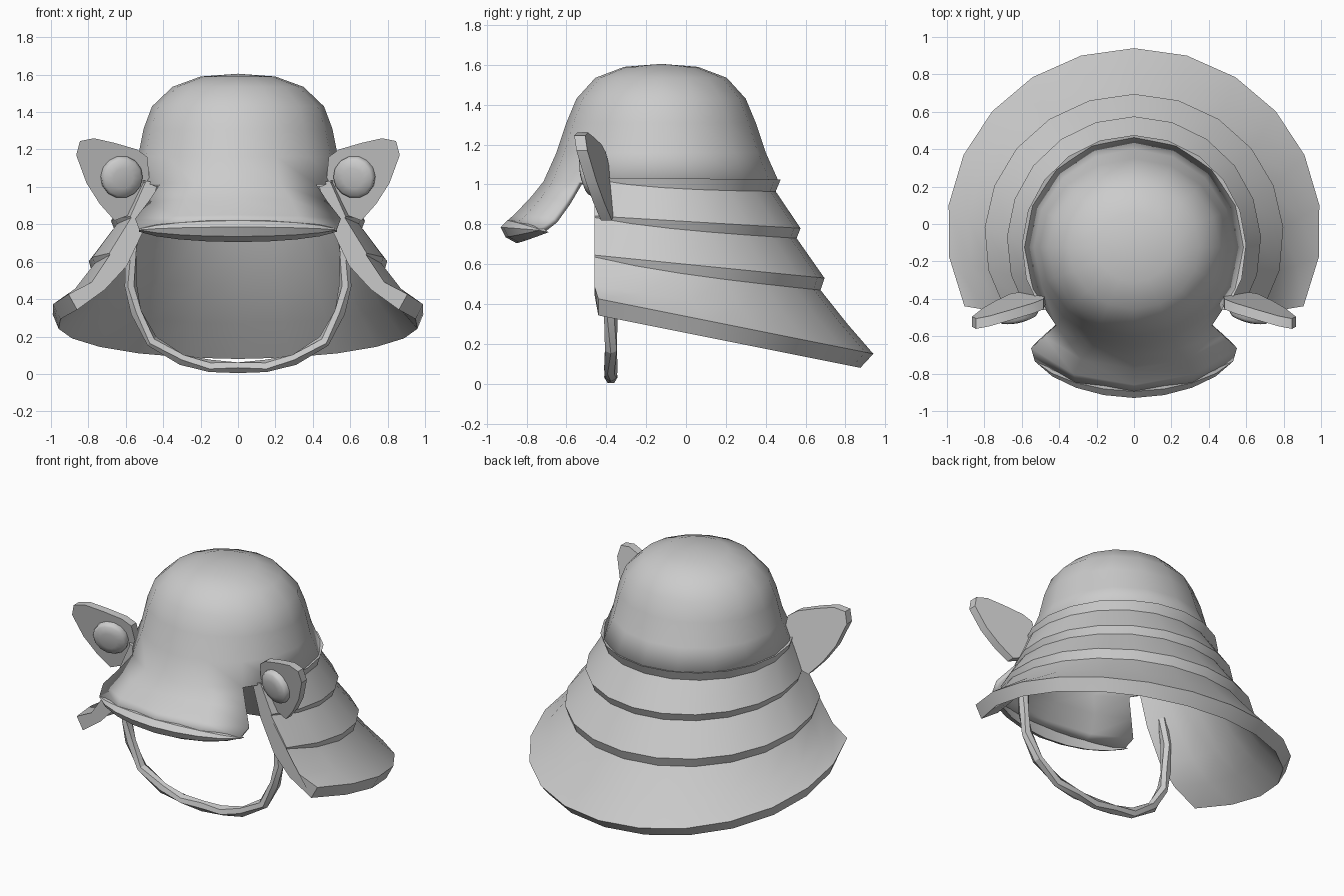
import bpy, bmesh, math
from mathutils import Vector

if "Cube" in bpy.data.objects:
    bpy.data.objects.remove(bpy.data.objects["Cube"])

grey = bpy.data.materials.new("light_grey")
grey.diffuse_color = (0.6, 0.6, 0.6, 1)
grey.use_nodes = True
grey.node_tree.nodes["Principled BSDF"].inputs["Base Color"].default_value = grey.diffuse_color


def finish(obj, angle=35):
    obj.data.materials.append(grey)
    bpy.ops.object.select_all(action='DESELECT')
    obj.select_set(True)
    bpy.context.view_layer.objects.active = obj
    bpy.ops.object.shade_smooth_by_angle(angle=math.radians(angle))


def make(name, bm, angle=35):
    bmesh.ops.remove_doubles(bm, verts=bm.verts, dist=0.0005)
    bmesh.ops.recalc_face_normals(bm, faces=bm.faces)
    me = bpy.data.meshes.new(name)
    bm.to_mesh(me)
    bm.free()
    obj = bpy.data.objects.new(name, me)
    bpy.context.collection.objects.link(obj)
    finish(obj, angle)
    return obj


def bridge(bm, a, b, closed=False):
    n = len(a)
    for i in range(n if closed else n - 1):
        j = (i + 1) % n
        bm.faces.new((a[i], a[j], b[j], b[i]))


# Bowl of the helmet, with the front quarter flaring into the visor
SEG = 16
bm = bmesh.new()
CY = -0.125
rings = []
for rx, ry, z in [(0.2, 0.185, 1.59), (0.35, 0.33, 1.535), (0.46, 0.425, 1.43),
                  (0.505, 0.475, 1.31), (0.535, 0.525, 1.16), (0.59, 0.59, 1.015)]:
    rings.append([bm.verts.new((rx * math.sin(2 * math.pi * i / SEG),
                                CY - ry * math.cos(2 * math.pi * i / SEG), z))
                  for i in range(SEG)])
apex = bm.verts.new((0, CY, 1.605))
for i in range(SEG):
    bm.faces.new((apex, rings[0][i], rings[0][(i + 1) % SEG]))
for a, b in zip(rings, rings[1:]):
    bridge(bm, a, b, True)
# Visor rows: half width, edge y, edge z, middle y, middle z
prev = [rings[-1][i % SEG] for i in range(-2, 3)]
for w, ye, ze, ym, zm in [(0.48, -0.60, 0.92, -0.775, 0.94), (0.55, -0.665, 0.83, -0.86, 0.85),
                          (0.53, -0.735, 0.775, -0.895, 0.82)]:
    row = []
    for k in range(-2, 3):
        t = k / 2
        x = w * math.sin(t * 1.1) / math.sin(1.1)
        row.append(bm.verts.new((x, ym + (ye - ym) * abs(t) ** 1.8,
                                 zm + (ze - zm) * t * t)))
    bridge(bm, prev, row)
    prev = row
bowl = make("bowl_and_visor", bm, 45)
mod = bowl.modifiers.new("thickness", 'SOLIDIFY')
mod.thickness = 0.03
mod.offset = -1

# Rolled lip along the visor edge
bm = bmesh.new()
sections = []
for k in range(-4, 5):
    t = k / 4
    x = 0.53 * math.sin(t * 1.1) / math.sin(1.1)
    s = 1 - t * t
    y = -0.735 - 0.16 * (1 - abs(t) ** 1.8)
    z = 0.77
    prof = [(0.02, 0.008 + 0.045 * s), (0, 0.005 + 0.045 * s), (-0.035 * s, 0.015 * s),
            (-0.01 * s, -0.035 * s), (0.045, -0.01 - 0.055 * s)]
    sections.append([bm.verts.new((x, y + dy, z + dz)) for dy, dz in prof])
for a, b in zip(sections, sections[1:]):
    bridge(bm, a, b, True)
bm.faces.new(sections[0])
bm.faces.new(sections[-1])
make("visor_lip", bm, 30)

# Neck guard: stepped tiers outside, smooth lining inside
# half width, centre y, back y, back z, tilt, is the underside of a step
tiers = [(0.60, -0.125, 0.475, 1.025, -0.01, 0), (0.585, -0.125, 0.45, 0.965, -0.01, 1),
         (0.68, -0.10, 0.575, 0.78, -0.06, 0), (0.66, -0.10, 0.555, 0.73, -0.06, 1),
         (0.80, -0.07, 0.695, 0.53, -0.10, 0), (0.78, -0.07, 0.675, 0.47, -0.10, 1),
         (0.89, -0.05, 0.81, 0.30, -0.15, 0), (1.00, -0.03, 0.94, 0.15, -0.20, 0),
         (0.965, -0.03, 0.875, 0.08, -0.20, 0), (0.83, -0.05, 0.745, 0.27, -0.15, 0),
         (0.72, -0.07, 0.62, 0.47, -0.10, 0), (0.61, -0.10, 0.505, 0.74, -0.06, 0),
         (0.545, -0.125, 0.42, 1.01, -0.01, 0)]
N = 14
bm = bmesh.new()
rows, last = [], None
for rx, cy, yb, zb, tilt, under in tiers:
    ry = yb - cy
    front = -0.44 if zb < 0.2 else -0.46
    end = math.acos((front - cy) / ry)
    pts = []
    for i in range(N + 1):
        t = 2 * i / N - 1
        a = t * end
        y = cy + ry * math.cos(a)
        p = Vector((rx * math.sin(a), y, zb + tilt * (y - yb)))
        if under:  # steps fade out towards the front
            p = p.lerp(last[i], 0.85 * abs(t) ** 4)
        pts.append(p)
    last = pts
    rows.append([bm.verts.new(p) for p in pts])
for i, r in enumerate(rows):
    bridge(bm, r, rows[(i + 1) % len(rows)])
# Close the two front edges with strips between outside and lining
for e in (0, N):
    bm.faces.new([r[e] for r in rows])
make("neck_guard", bm, 30)


# Side wings and their round studs
def wing_y(x, z):
    return -0.555 - 0.24 * (x - 0.86) - 0.21 * (z - 1.2)


outline = [(0.47, 1.01), (0.485, 1.16), (0.54, 1.2), (0.66, 1.235), (0.77, 1.26), (0.845, 1.245),
           (0.865, 1.17), (0.81, 1.02), (0.74, 0.91), (0.66, 0.82), (0.58, 0.85)]
normal = Vector((-0.24, -1, -0.21)).normalized()
side = normal.cross(Vector((0, 0, 1))).normalized()
up = side.cross(normal)
for sx, label in ((1, "right"), (-1, "left")):
    bm = bmesh.new()
    f = [bm.verts.new((sx * x, wing_y(x, z), z)) for x, z in outline]
    b = [bm.verts.new((sx * x, wing_y(x, z) + 0.055, z)) for x, z in outline]
    bridge(bm, f, b, True)
    bm.faces.new(f)
    bm.faces.new(b)
    make(label + "_wing", bm, 30)

    bm = bmesh.new()
    c = Vector((0.625, wing_y(0.625, 1.055), 1.055))
    circles = []
    for r, h in [(0.113, -0.01), (0.113, 0.025), (0.1, 0.04), (0.055, 0.052)]:
        ring = []
        for i in range(14):
            a = 2 * math.pi * i / 14
            p = c + normal * h + side * (r * math.cos(a)) + up * (r * math.sin(a))
            ring.append(bm.verts.new((sx * p.x, p.y, p.z)))
        circles.append(ring)
    for p, q in zip(circles, circles[1:]):
        bridge(bm, p, q, True)
    bm.faces.new(circles[0])
    bm.faces.new(circles[-1])
    make(label + "_stud", bm, 50)

# Chin strap: a faceted cord hanging in a U
half = [(0.55, 0.83), (0.573, 0.65), (0.573, 0.47), (0.545, 0.33), (0.46, 0.175),
        (0.3, 0.075), (0.15, 0.043), (0, 0.033)]
path = half + [(-x, z) for x, z in half[-2::-1]]
bm = bmesh.new()
loops = []
for i, (x, z) in enumerate(path):
    p0, p1 = path[max(i - 1, 0)], path[min(i + 1, len(path) - 1)]
    d = Vector((p1[0] - p0[0], 0, p1[1] - p0[1])).normalized()
    n = Vector((d.z, 0, -d.x))
    loop = []
    for k in range(6):
        a = k * math.pi / 3 + (i % 2) * math.pi / 6
        off = n * (0.033 * math.cos(a)) + Vector((0, 0.034 * math.sin(a), 0))
        loop.append(bm.verts.new(Vector((x, -0.377, z)) + off))
    loops.append(loop)
for a, b in zip(loops, loops[1:]):
    bridge(bm, a, b, True)
bm.faces.new(loops[0])
bm.faces.new(loops[-1])
make("chin_strap", bm, 20)
